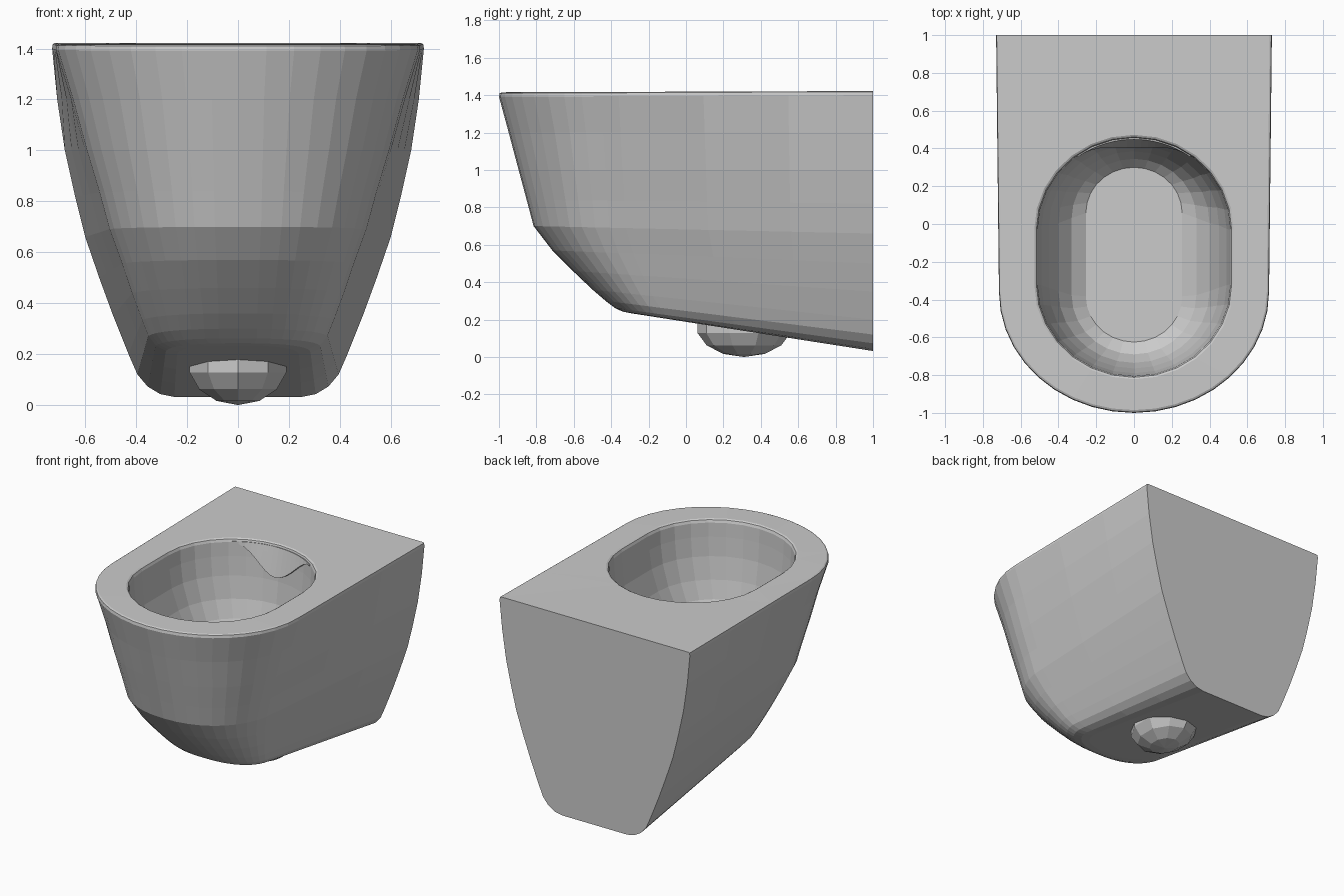
import bpy, bmesh
from math import sin, cos, pi

cube = bpy.data.objects.get("Cube")
if cube:
    bpy.data.objects.remove(cube)

# Glazed ceramic colour
ceramic = bpy.data.materials.new("grey_ceramic")
ceramic.use_nodes = True
colour = (0.6, 0.6, 0.6, 1)
ceramic.diffuse_color = colour
ceramic.node_tree.nodes["Principled BSDF"].inputs["Base Color"].default_value = colour


def finish(name, bm):
    mesh = bpy.data.meshes.new(name)
    bmesh.ops.recalc_face_normals(bm, faces=bm.faces[:])
    bm.to_mesh(mesh)
    bm.free()
    mesh.materials.append(ceramic)
    obj = bpy.data.objects.new(name, mesh)
    bpy.context.collection.objects.link(obj)
    return obj


def power(v, e):
    return (1 if v >= 0 else -1) * abs(v) ** e


def loft(bm, rings, closed):
    for a, b in zip(rings, rings[1:]):
        n = len(a)
        for i in range(n if closed else n - 1):
            j = (i + 1) % n
            bm.faces.new((a[i], a[j], b[j], b[i]))


def shell_ring(bm, wb, zb, wf, zf, yf, ys, square, steps=20):
    """U-shaped outline: flat back, straight tapering sides, rounded nose."""
    pts = [(wb, 1)]
    pts += [(wf + (wb - wf) * k / 3, ys + (1 - ys) * k / 3) for k in (2, 1)]
    for i in range(steps + 1):
        a = pi * i / steps
        pts.append((wf * power(cos(a), 2 / square),
                    ys + (yf - ys) * power(sin(a), 2 / square)))
    pts += [(-x, y) for x, y in reversed(pts[:3])]
    return [bm.verts.new((x, y, zf + (zb - zf) * (y - yf) / (1 - yf))) for x, y in pts]


def bowl_ring(bm, w, y0, y1, z, steps=14):
    """Elongated oval outline with straight sides."""
    r = min(w * 0.95, (y1 - y0) / 2)
    pts = []
    for base, centre in ((0, y1 - r), (pi, y0 + r)):
        for i in range(steps + 1):
            a = base + pi * i / steps
            pts.append((w * cos(a), centre + r * sin(a)))
    return [bm.verts.new((x, y, z)) for x, y in pts]


# Body: back half-width, back z, front half-width, front z, nose y, side end y, squareness
SHELL = [
    (.718, 1.422, .703, 1.415, -.985, -.36, 2.0),
    (.727, 1.418, .712, 1.410, -.996, -.36, 2.0),
    (.730, 1.400, .715, 1.392, -1.0, -.36, 2.0),
    (.710, 1.20, .655, 1.20, -.948, -.35, 2.0),
    (.680, 1.00, .60, 1.00, -.895, -.34, 2.05),
    (.640, .82, .55, .84, -.852, -.33, 2.1),
    (.600, .66, .51, .70, -.815, -.32, 2.15),
    (.545, .50, .46, .57, -.715, -.28, 2.2),
    (.490, .35, .42, .46, -.605, -.23, 2.25),
    (.430, .20, .38, .36, -.500, -.18, 2.3),
    (.395, .12, .355, .30, -.430, -.14, 2.4),
    (.355, .073, .325, .262, -.380, -.11, 2.5),
    (.305, .043, .285, .243, -.340, -.08, 2.5),
    (.250, .032, .240, .234, -.295, -.05, 2.5),
]
# Bowl: half-width, front y, back y, z
BOWL = [
    (.528, -.822, .472, 1.418),
    (.517, -.812, .461, 1.412),
    (.510, -.805, .455, 1.395),
    (.505, -.800, .450, 1.30),
    (.490, -.790, .440, 1.17),
    (.450, -.765, .420, 1.02),
    (.400, -.735, .385, .90),
    (.330, -.690, .345, .81),
    (.255, -.625, .300, .76),
]

bm = bmesh.new()
outer = [shell_ring(bm, *r) for r in SHELL]
loft(bm, outer, False)
inner = [bowl_ring(bm, *r) for r in BOWL]
loft(bm, inner, True)
bm.faces.new(inner[-1])
bm.faces.new(outer[-1])

# Flat wall face at the back
bm.faces.new([r[0] for r in outer] + [r[-1] for r in reversed(outer)])

# Seat deck between the outer edge and the bowl opening
deck = []
for ring in (outer[0], inner[0]):
    for a, b in zip(ring, ring[1:] + ring[:1]):
        deck.append(bm.edges.get((a, b)) or bm.edges.new((a, b)))
bmesh.ops.triangle_fill(bm, edges=deck, use_beauty=True, normal=(0, 0, 1))
finish("toilet_body", bm)

# Flush deflector hanging below the back of the rim
bm = bmesh.new()
rows = []
for k in range(5):
    t = k / 4
    row = []
    for i in range(17):
        x = -.3 + .6 * i / 16
        bump = (1 + cos(pi * x / .3)) / 2
        rim_y = -.03 + .484 * (1 - (x / .51) ** 2) ** .5
        row.append(bm.verts.new((x, rim_y - .045 * t * bump, 1.40 - .18 * t * bump - .01 * t)))
    rows.append(row)
loft(bm, rows, False)
deflector = finish("flush_deflector", bm)
solid = deflector.modifiers.new("thickness", 'SOLIDIFY')
solid.thickness = .012
solid.offset = 0

# Faceted trap bulge under the body
bm = bmesh.new()
bmesh.ops.create_uvsphere(bm, u_segments=10, v_segments=7, radius=1)
for v in bm.verts:
    v.co = (v.co.x * .205, .31 + v.co.y * .255, .165 + v.co.z * .165)
finish("trap_bulge", bm)
